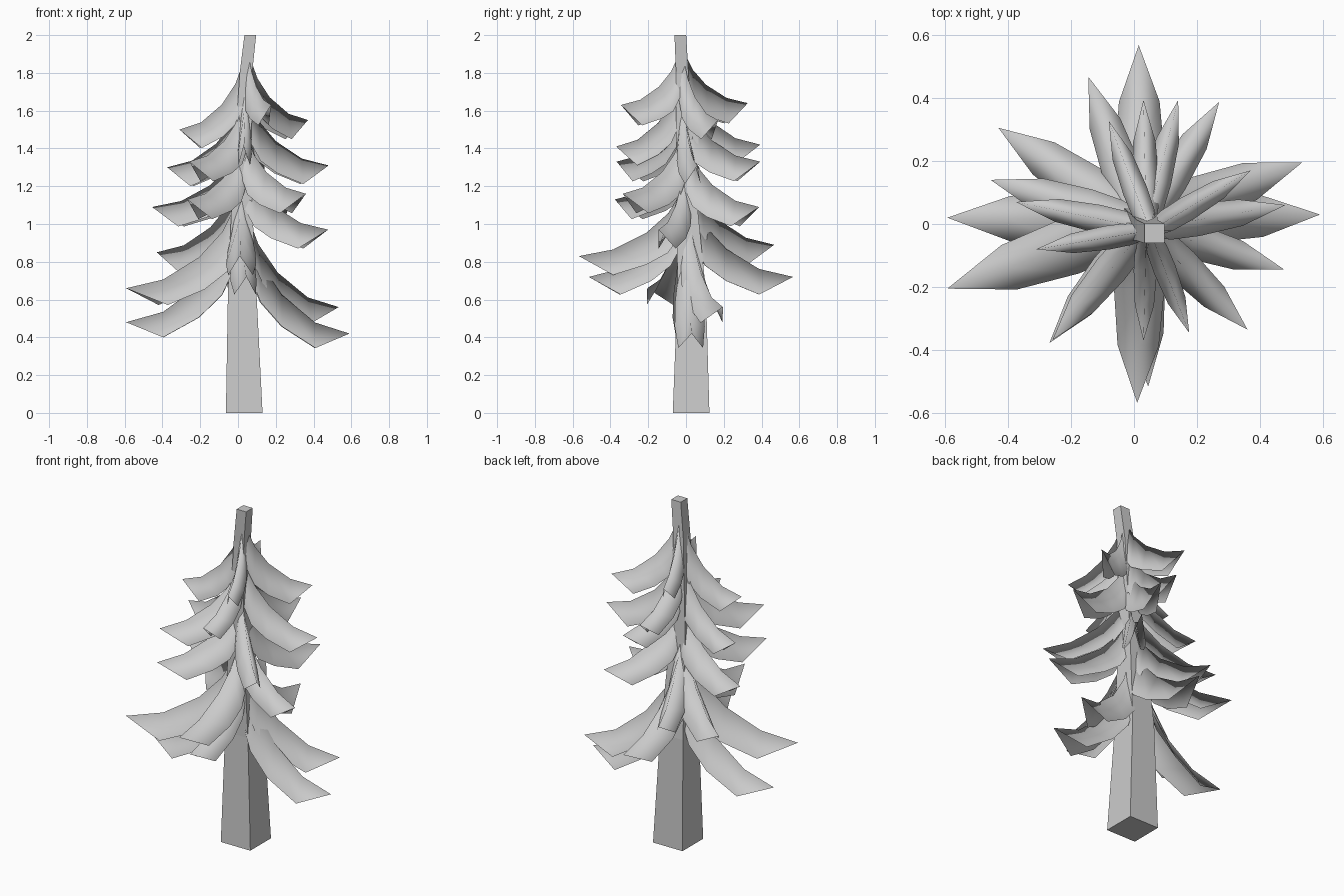
import bpy
import bmesh
from mathutils import Vector

if "Cube" in bpy.data.objects:
    bpy.data.objects.remove(bpy.data.objects["Cube"])


def mesh_object(name, bm, smooth):
    bmesh.ops.recalc_face_normals(bm, faces=bm.faces[:])
    mesh = bpy.data.meshes.new(name)
    bm.to_mesh(mesh)
    bm.free()
    for p in mesh.polygons:
        p.use_smooth = smooth
    obj = bpy.data.objects.new(name, mesh)
    bpy.context.collection.objects.link(obj)
    return obj


# Trunk: square sections (z, centre x, centre y, half width)
SECTIONS = [(0, .033, .027, .097), (.65, .022, .03, .075),
            (1.2, .02, .0, .05), (1.8, .042, -.02, .033), (2, .065, -.03, .031)]


def trunk_centre(z):
    for a, b in zip(SECTIONS, SECTIONS[1:]):
        if z <= b[0]:
            f = (z - a[0]) / (b[0] - a[0])
            return Vector((a[1] + f * (b[1] - a[1]), a[2] + f * (b[2] - a[2]), z))


bm = bmesh.new()
rings = [[bm.verts.new((x + sx * h, y + sy * h, z))
          for sx, sy in ((-1, -1), (1, -1), (1, 1), (-1, 1))]
         for z, x, y, h in SECTIONS]
for lo, hi in zip(rings, rings[1:]):
    for i in range(4):
        j = (i + 1) % 4
        bm.faces.new((lo[i], lo[j], hi[j], hi[i]))
bm.faces.new(rings[0])
bm.faces.new(rings[-1])
mesh_object("trunk", bm, False)

# Bough profile: along, fall, half width (relative to length), edge droop
PROFILE = [(0, -.2, .08, .23), (.17, .29, .13, .21), (.37, .61, .14, .17),
           (.68, .89, .115, .135), (1, 1, 0, 0)]


def bough(name, tip, drop):
    tip = Vector(tip)
    root = trunk_centre(tip.z + drop)
    flat = Vector((tip.x - root.x, tip.y - root.y, 0))
    length = flat.length
    spread = length * min(1, max(.75, length / .55))
    side = Vector((-flat.y, flat.x, 0)).normalized()
    bm = bmesh.new()
    rows = []
    for t, fall, w, d in PROFILE:
        ridge = root + flat * t - Vector((0, 0, drop * fall))
        low = Vector((0, 0, -d))
        if w == 0:
            rows.append([bm.verts.new(ridge)] * 3)
        else:
            rows.append([bm.verts.new(ridge + side * w * spread + low),
                         bm.verts.new(ridge),
                         bm.verts.new(ridge - side * w * spread + low)])
    for a, b in zip(rows, rows[1:]):
        for i in (0, 1):
            vs = [a[i], a[i + 1], b[i + 1]]
            if b[i] is not b[i + 1]:
                vs.append(b[i])
            bm.faces.new(vs)
    mesh_object(name, bm, True)


# Boughs: tip x, y, z and fall from the trunk, lowest first
BOUGHS = [
    (.59, .03, .42, .53), (-.592, .02, .48, .50), (.015, .567, .72, .38), (.045, -.515, .72, .38),
    (.533, .195, .56, .47), (-.592, -.205, .66, .42), (-.145, .467, .89, .34), (.01, -.567, .83, .32),
    (.477, -.145, .97, .32), (-.43, .305, .85, .34), (.27, .387, 1.09, .30), (-.268, -.377, 1.13, .28),
    (.36, -.335, 1.16, .29), (-.455, .14, 1.09, .29), (.14, .393, 1.33, .29), (-.258, -.367, 1.33, .28),
    (.48, .06, 1.31, .33), (-.375, .07, 1.30, .32), (.03, .393, 1.42, .31), (.03, -.37, 1.41, .32),
    (.37, .17, 1.55, .31), (-.31, -.08, 1.50, .34), (-.08, .327, 1.64, .25), (.175, -.345, 1.63, .25)]
for n, (x, y, z, drop) in enumerate(BOUGHS):
    bough("bough_%02d" % (n + 1), (x, y, z), drop)
